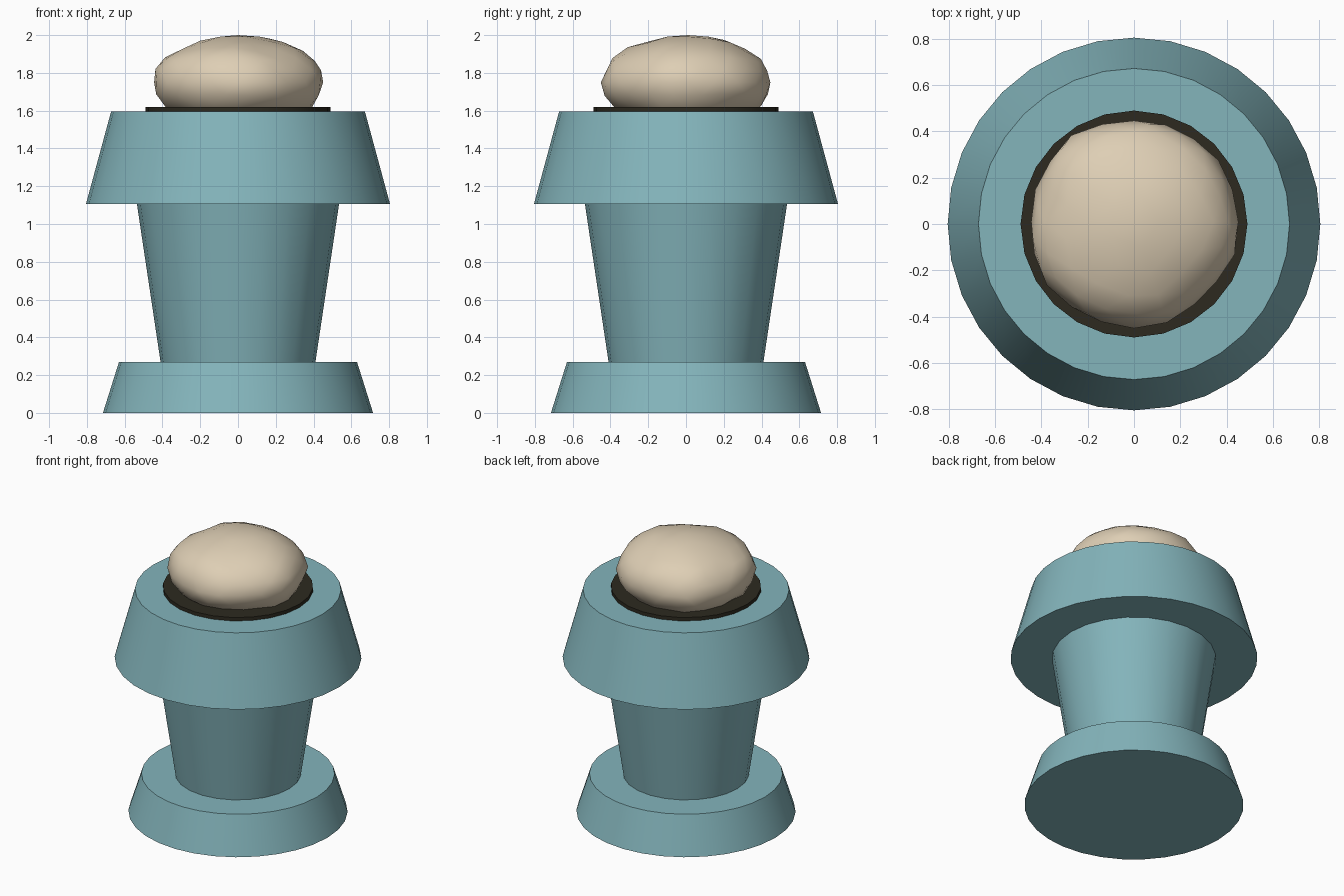
import bpy, math, random

if "Cube" in bpy.data.objects:
    bpy.data.objects.remove(bpy.data.objects["Cube"], do_unlink=True)


def material(name, rgb):
    m = bpy.data.materials.new(name)
    m.use_nodes = True
    m.diffuse_color = (*rgb, 1)
    m.node_tree.nodes["Principled BSDF"].inputs["Base Color"].default_value = (*rgb, 1)
    return m


teal = material("dusty teal", (0.23, 0.46, 0.50))
dark = material("dark earth", (0.026, 0.023, 0.014))
cream = material("cream stone", (0.73, 0.62, 0.46))


def finish(name, mat, angle):
    ob = bpy.context.object
    ob.name = ob.data.name = name
    ob.data.materials.append(mat)
    bpy.ops.object.shade_smooth_by_angle(angle=math.radians(angle))
    return ob


def drum(name, mat, sides, r_low, r_high, z_low, z_high):
    """Upright tapered cylinder between two heights."""
    bpy.ops.mesh.primitive_cone_add(
        vertices=sides, radius1=r_low, radius2=r_high,
        depth=z_high - z_low, location=(0, 0, (z_low + z_high) / 2))
    return finish(name, mat, 35)


# Pedestal from the ground up
drum("foot", teal, 32, 0.715, 0.63, 0, 0.27)
drum("stem", teal, 24, 0.41, 0.535, 0.27, 1.105)
drum("collar", teal, 32, 0.805, 0.672, 1.105, 1.595)
drum("dark_disc", dark, 24, 0.49, 0.49, 1.595, 1.62)

# Squashed, slightly lumpy stone sunk into the disc
bpy.ops.mesh.primitive_ico_sphere_add(subdivisions=3, radius=1, location=(0, 0, 1.75))
stone = finish("stone", cream, 60)
rng = random.Random(4)
for v in stone.data.vertices:
    lump = 1 + rng.uniform(-0.02, 0.02) + 0.02 * math.sin(3 * v.co.x + 5 * v.co.y)
    side = lump if abs(v.co.z) < 0.9 else 1
    v.co.x *= 0.45 * side
    v.co.y = v.co.y * 0.45 * side + 0.01
    v.co.z *= 0.25 * side
